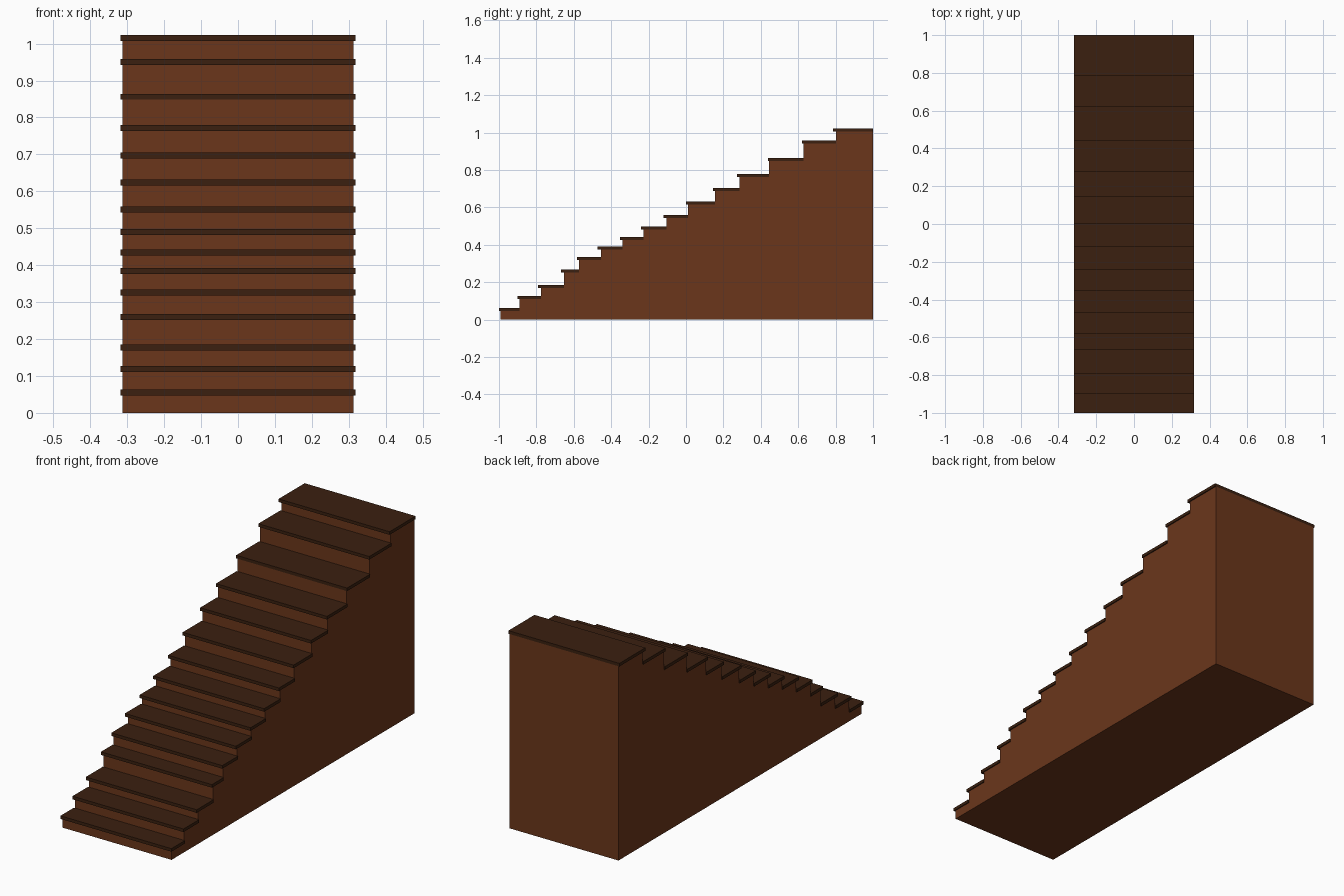
import bpy, bmesh

if "Cube" in bpy.data.objects:
    bpy.data.objects.remove(bpy.data.objects["Cube"])

# Per step: tread centre height, tread front edge, riser face
STEPS = [
    (0.055, -1.000, -0.991), (0.119, -0.901, -0.890), (0.177, -0.792, -0.774),
    (0.260, -0.668, -0.653), (0.326, -0.583, -0.571), (0.384, -0.472, -0.455),
    (0.434, -0.352, -0.340), (0.490, -0.240, -0.226), (0.551, -0.119, -0.105),
    (0.624, 0.001, 0.012), (0.697, 0.144, 0.156), (0.772, 0.274, 0.285),
    (0.856, 0.439, 0.443), (0.950, 0.621, 0.628), (1.015, 0.787, 0.802),
]
HALF_BODY, HALF_TREAD, THICK, BACK = 0.313, 0.318, 0.016, 1.0


def material(name, color):
    mat = bpy.data.materials.new(name)
    mat.diffuse_color = (*color, 1)
    mat.use_nodes = True
    mat.node_tree.nodes["Principled BSDF"].inputs["Base Color"].default_value = mat.diffuse_color
    return mat


def extrude_profile(name, profile, half_width, mat):
    """Extrude a closed (y, z) outline symmetrically along x."""
    bm = bmesh.new()
    face = bm.faces.new([bm.verts.new((-half_width, y, z)) for y, z in profile])
    out = bmesh.ops.extrude_face_region(bm, geom=[face])
    verts = [g for g in out["geom"] if isinstance(g, bmesh.types.BMVert)]
    bmesh.ops.translate(bm, verts=verts, vec=(2 * half_width, 0, 0))
    bmesh.ops.recalc_face_normals(bm, faces=bm.faces)
    mesh = bpy.data.meshes.new(name)
    bm.to_mesh(mesh)
    bm.free()
    mesh.materials.append(mat)
    obj = bpy.data.objects.new(name, mesh)
    bpy.context.collection.objects.link(obj)
    return obj


body_wood = material("body_wood", (0.147, 0.037, 0.011))
tread_wood = material("tread_wood", (0.043, 0.0144, 0.005))
backs = [s[2] for s in STEPS[1:]] + [BACK]

# Solid stepped body
outline = [(BACK, 0), (STEPS[0][2], 0)]
for i, ((z, front, riser), back) in enumerate(zip(STEPS, backs)):
    under = z - THICK / 2
    if i:
        outline.append((riser, under))
    else:
        outline.append((riser, under))
    outline.append((back, under))
extrude_profile("stair_body", outline, HALF_BODY, body_wood)

# Overhanging tread boards
for i, ((z, front, riser), back) in enumerate(zip(STEPS, backs), 1):
    lo, hi = z - THICK / 2, z + THICK / 2
    extrude_profile(f"tread_{i:02d}", [(front, lo), (back, lo), (back, hi), (front, hi)],
                    HALF_TREAD, tread_wood)
